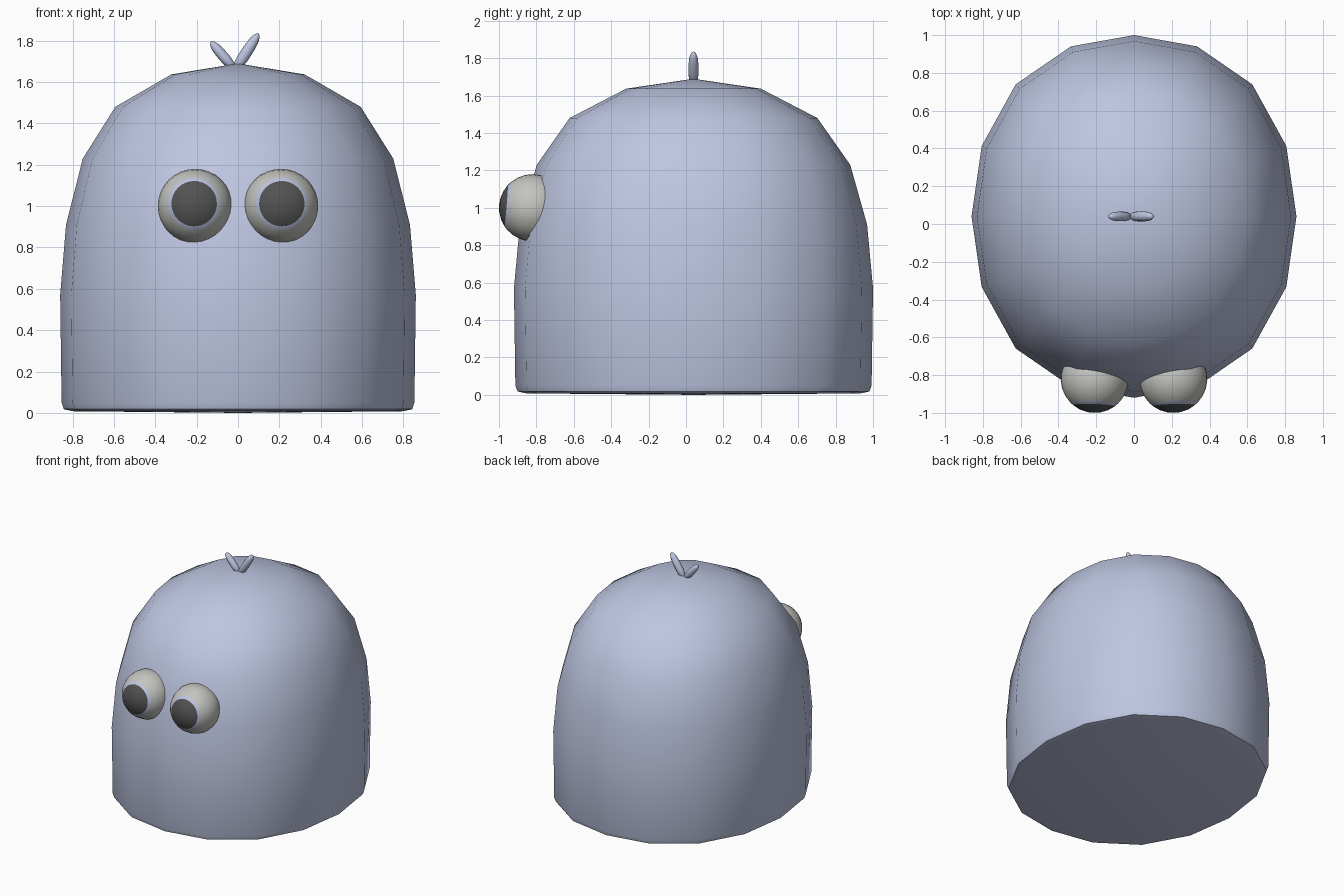
import bpy, bmesh
from math import sin, cos, pi, radians
from mathutils import Vector, Matrix

if "Cube" in bpy.data.objects:
    bpy.data.objects.remove(bpy.data.objects["Cube"])


def material(name, rgb):
    m = bpy.data.materials.new(name)
    m.diffuse_color = (*rgb, 1)
    m.use_nodes = True
    m.node_tree.nodes["Principled BSDF"].inputs["Base Color"].default_value = m.diffuse_color
    return m


BLUE = material("pale_blue", (0.51, 0.56, 0.75))
WHITE = material("eye_white", (0.55, 0.55, 0.52))
DARK = material("dark", (0.085, 0.085, 0.085))


def lathe(name, profile, segs, matrix, mats, bulge=0.0, band_mats=None):
    """Revolve (radius, z) points that start and end on the axis."""
    bm = bmesh.new()
    rows = []
    for r, z in profile:
        if r < 1e-6:
            rows.append([bm.verts.new((0, 0, z))] * segs)
            continue
        row = []
        for i in range(segs):
            a = 2 * pi * i / segs
            k = r * (1 + bulge * sin(2 * a) ** 2)
            row.append(bm.verts.new((k * cos(a), k * sin(a), z)))
        rows.append(row)
    for j in range(len(rows) - 1):
        for i in range(segs):
            n = (i + 1) % segs
            quad = (rows[j][i], rows[j][n], rows[j + 1][n], rows[j + 1][i])
            f = bm.faces.new(list(dict.fromkeys(quad)))
            f.smooth = True
            if band_mats:
                f.material_index = band_mats[j]
    bm.transform(matrix)
    bmesh.ops.recalc_face_normals(bm, faces=bm.faces)
    me = bpy.data.meshes.new(name)
    bm.to_mesh(me)
    bm.free()
    for m in mats:
        me.materials.append(m)
    ob = bpy.data.objects.new(name, me)
    bpy.context.collection.objects.link(ob)
    return ob


# Domed body: oval, 16 sided, with a slightly rounded bottom rim
body_profile = [(0, 0.0), (0.93, 0.008), (0.98, 0.018), (0.992, 0.05), (1.0, 0.57),
                (0.967, 0.91), (0.873, 1.23), (0.69, 1.48), (0.375, 1.637), (0, 1.69)]
body = lathe("body", body_profile, 16,
             Matrix.Translation((0, 0.04, 0)) @ Matrix.Diagonal((0.86, 0.96, 1, 1)),
             [BLUE], bulge=0.03)
bpy.context.view_layer.objects.active = body
body.select_set(True)
bpy.ops.object.shade_smooth_by_angle(angle=radians(50))

# Eyes: spheres facing forward, with a dark pupil and thin rim as bands
angles = [0, 12, 25, 37.7, 45, 58, 72, 86, 100, 115, 130, 145, 160, 180]
eye_profile = [(0.18 * sin(radians(a)), 0.18 * cos(radians(a))) for a in angles]
eye_profile[0], eye_profile[-1] = (0, 0.18), (0, -0.18)
bands = [2] * 3 + [1] + [0] * 9
for side, x in (("left", 0.208), ("right", -0.208)):
    gaze = Vector((0.005 if side == "left" else -0.005, -0.18, 0.015))
    rot = gaze.to_track_quat('Z', 'Y').to_matrix().to_4x4()
    lathe(side + "_eye", eye_profile, 32,
          Matrix.Translation((x, -0.82, 1.0)) @ rot, [WHITE, BLUE, DARK], band_mats=bands)


# Two small tufts of hair on top
def tuft(name, base, tip, radius):
    base, tip = Vector(base), Vector(tip)
    d = tip - base
    h = d.length
    prof = [(0, 0), (0.75 * radius, 0.1 * h), (radius, 0.35 * h), (radius, 0.6 * h),
            (0.85 * radius, 0.82 * h), (0.5 * radius, 0.95 * h), (0, h)]
    rot = d.to_track_quat('Z', 'Y').to_matrix().to_4x4()
    lathe(name, prof, 12, Matrix.Translation(base) @ rot, [BLUE])


tuft("hair_tuft_tall", (-0.02, 0.04, 1.65), (0.1, 0.04, 1.835), 0.027)
tuft("hair_tuft_short", (-0.015, 0.04, 1.66), (-0.132, 0.04, 1.795), 0.025)
